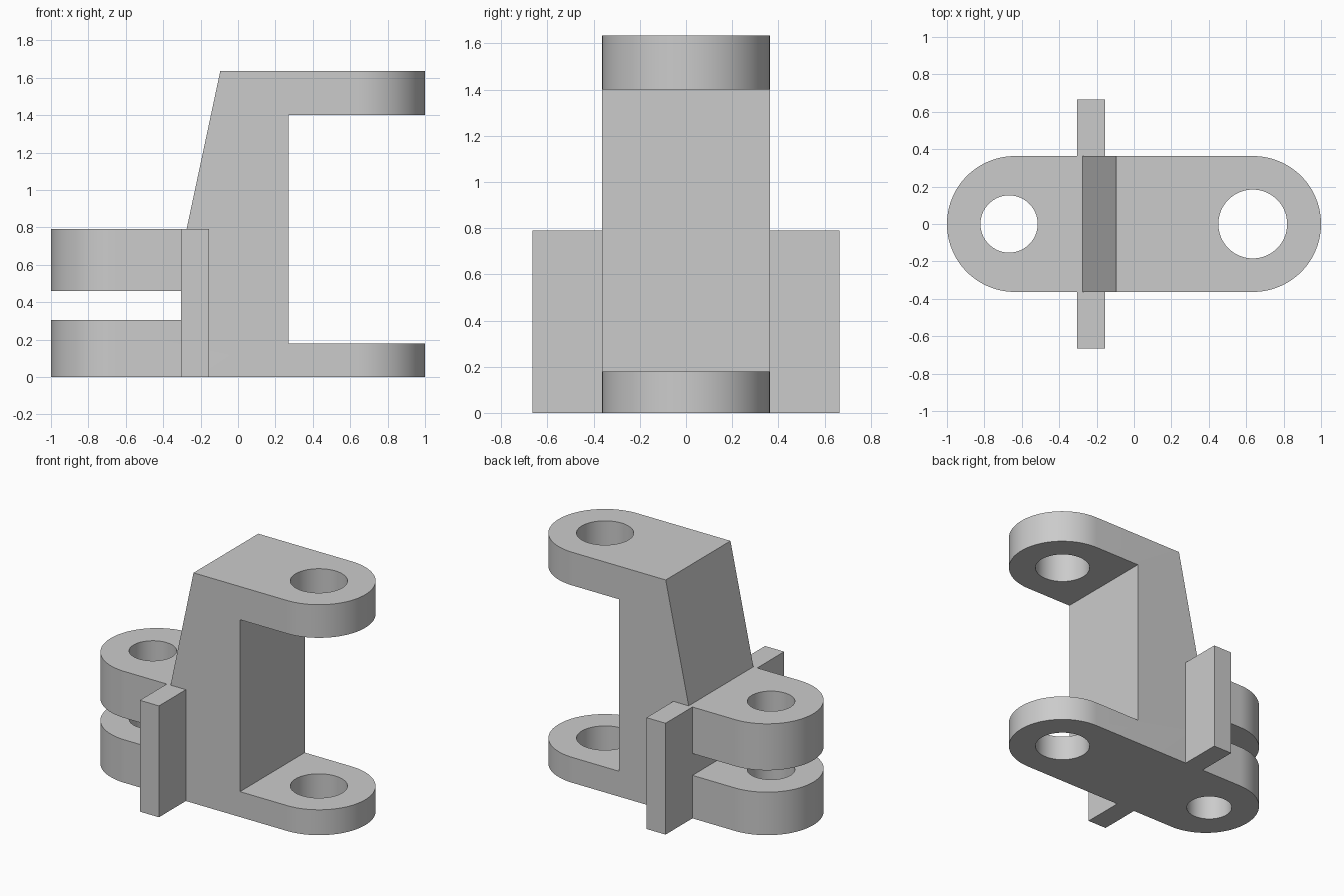
import bpy, bmesh, math
from mathutils import Vector

cube = bpy.data.objects.get("Cube")
if cube:
    bpy.data.objects.remove(cube, do_unlink=True)

HALF_W = 0.363      # half width of the body
END_X = 1 - HALF_W  # centre of the rounded ends
LUG_TOP = 0.79

grey = bpy.data.materials.new("plain grey")
grey.use_nodes = True
colour = (0.6, 0.6, 0.6, 1)
grey.diffuse_color = colour
grey.node_tree.nodes["Principled BSDF"].inputs["Base Color"].default_value = colour


def prism(name, points, direction):
    """Extrude a flat outline along a direction."""
    bm = bmesh.new()
    face = bm.faces.new([bm.verts.new(p) for p in points])
    moved = bmesh.ops.extrude_face_region(bm, geom=[face])["geom"]
    verts = [v for v in moved if isinstance(v, bmesh.types.BMVert)]
    bmesh.ops.translate(bm, verts=verts, vec=Vector(direction))
    bmesh.ops.recalc_face_normals(bm, faces=bm.faces)
    mesh = bpy.data.meshes.new(name)
    bm.to_mesh(mesh)
    bm.free()
    mesh.materials.append(grey)
    obj = bpy.data.objects.new(name, mesh)
    bpy.context.collection.objects.link(obj)
    return obj


def arc(cx, radius, start, sweep, steps, z):
    angles = [start + sweep * i / steps for i in range(steps + 1)]
    return [(cx + radius * math.cos(a), radius * math.sin(a), z) for a in angles]


def combine(target, tool, operation):
    """Apply a boolean and discard the tool."""
    mod = target.modifiers.new(operation, "BOOLEAN")
    mod.operation, mod.object, mod.solver = operation, tool, "EXACT"
    bpy.context.view_layer.objects.active = target
    bpy.ops.object.modifier_apply(modifier=mod.name)
    bpy.data.objects.remove(tool, do_unlink=True)


# Side profile: rear forked lugs, leaning column, front upper and lower arms
side = [(-1.1, 0), (1.1, 0), (1.1, 0.18), (0.27, 0.18), (0.27, 1.4),
        (1.1, 1.4), (1.1, 1.635), (-0.095, 1.635), (-0.275, LUG_TOP),
        (-1.1, LUG_TOP), (-1.1, 0.46), (-0.305, 0.46), (-0.305, 0.305),
        (-1.1, 0.305)]
body = prism("bracket_body", [(x, -0.5, z) for x, z in side], (0, 1, 0))

# Rounded plan outline trims both ends
plan = (arc(END_X, HALF_W, -math.pi / 2, math.pi, 48, -0.1)
        + arc(-END_X, HALF_W, math.pi / 2, math.pi, 48, -0.1))
combine(body, prism("plan_outline", plan, (0, 0, 2)), "INTERSECT")

# Pin holes through the lugs and the arms
for cx, radius in ((-0.668, 0.153), (0.635, 0.184)):
    circle = arc(cx, radius, 0, 2 * math.pi, 64, -0.1)[:-1]
    combine(body, prism("pin_hole", circle, (0, 0, 2)), "DIFFERENCE")

# Side fins
for name, s in (("left_fin", 1), ("right_fin", -1)):
    y0, y1 = s * HALF_W, s * 0.665
    base = [(-0.305, y0, 0), (-0.155, y0, 0), (-0.155, y1, 0), (-0.305, y1, 0)]
    prism(name, base, (0, 0, LUG_TOP))

# Smooth the round walls, keep the edges sharp
bpy.ops.object.select_all(action="DESELECT")
body.select_set(True)
bpy.context.view_layer.objects.active = body
bpy.ops.object.shade_smooth_by_angle(angle=math.radians(30))
